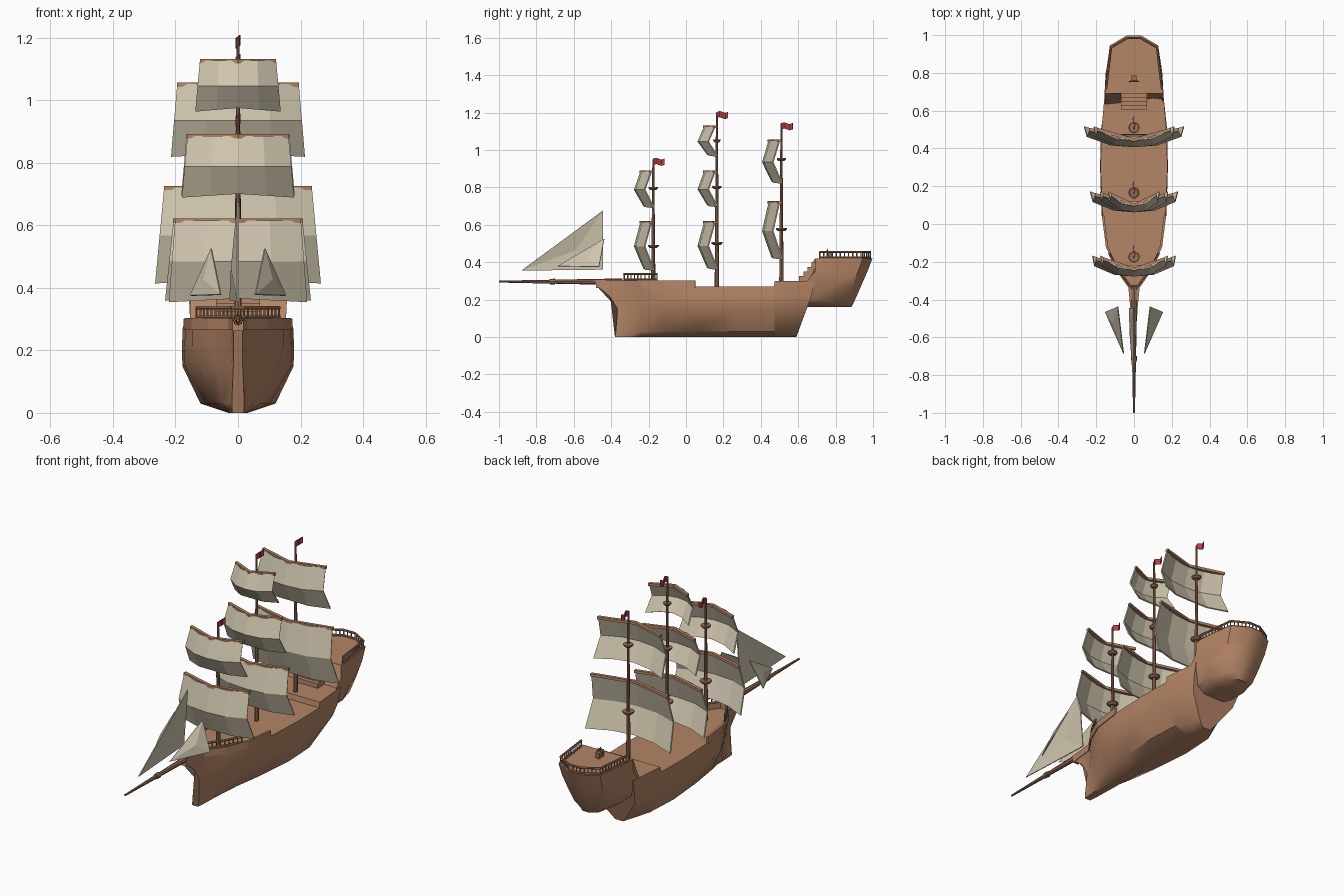
import bpy, bmesh, math
from mathutils import Vector

if "Cube" in bpy.data.objects:
    bpy.data.objects.remove(bpy.data.objects["Cube"])


def material(name, rgb):
    m = bpy.data.materials.new(name)
    m.diffuse_color = (*rgb, 1)
    m.use_nodes = True
    m.node_tree.nodes["Principled BSDF"].inputs["Base Color"].default_value = m.diffuse_color
    return m


WOOD = material("hull_wood", (0.46, 0.235, 0.135))
DARK = material("mast_wood", (0.32, 0.16, 0.10))
CLOTH = material("sail_cloth", (0.62, 0.56, 0.42))
RED = material("flag_red", (0.5, 0.05, 0.07))


def finish(bm, name, mat, angle=None, thick=0):
    bmesh.ops.recalc_face_normals(bm, faces=bm.faces)
    me = bpy.data.meshes.new(name)
    bm.to_mesh(me)
    bm.free()
    ob = bpy.data.objects.new(name, me)
    bpy.context.collection.objects.link(ob)
    me.materials.append(mat)
    if thick:
        s = ob.modifiers.new("thickness", "SOLIDIFY")
        s.thickness, s.offset = thick, 0
    if angle:
        bpy.ops.object.select_all(action='DESELECT')
        bpy.context.view_layer.objects.active = ob
        ob.select_set(True)
        bpy.ops.object.shade_smooth_by_angle(angle=math.radians(angle))
    return ob


def loft(bm, rings, closed=True, caps=True):
    vs = [[bm.verts.new(p) for p in r] for r in rings]
    n = len(vs[0])
    for a, b in zip(vs, vs[1:]):
        for i in range(n if closed else n - 1):
            j = (i + 1) % n
            bm.faces.new((a[i], a[j], b[j], b[i]))
    if caps and closed:
        bm.faces.new(vs[0])
        bm.faces.new(vs[-1])
    return vs


def tube(bm, a, b, r1, r2, n=8):
    a, b = Vector(a), Vector(b)
    q = (b - a).to_track_quat('Z', 'Y')
    loft(bm, [[p + q @ Vector((r * math.cos(2 * math.pi * i / n), r * math.sin(2 * math.pi * i / n), 0))
               for i in range(n)] for p, r in ((a, r1), (b, r2))])


def box(bm, x, y, z):
    loft(bm, [[(x[0], y[0], h), (x[1], y[0], h), (x[1], y[1], h), (x[0], y[1], h)] for h in z])


def hull(name, levels, stations):
    # each station: y (one or per level), half widths bottom to top, top height
    bm = bmesh.new()
    rings = []
    for ys, ws, top in stations:
        ys = ys if isinstance(ys, tuple) else (ys,) * 5
        half = list(zip(ws, ys, levels + [top]))
        rings.append([(w, y, z) for w, y, z in half] + [(-w, y, z) for w, y, z in reversed(half)])
    loft(bm, rings)
    return finish(bm, name, WOOD, 40)


# hull: main body and raised stern
hull("main_hull", [0, 0.03, 0.15, 0.215], [
    ((-.38, -.375, -.365, -.405, -.475), (.018, .02, .015, .015, .015), .27),
    (-.335, (.022, .024, .022, .024, .026), .27),
    (-.24, (.025, .05, .07, .085, .092), .27),
    (-.12, (.028, .075, .13, .145, .145), .27),
    (.05, (.03, .10, .17, .172, .167), .27),
    (.28, (.03, .12, .178, .179, .177), .27),
    (.47, (.03, .11, .175, .178, .174), .27),
    (.475, (.03, .11, .175, .178, .174), .30),
    ((.59, .60, .645, .67, .69), (.025, .05, .135, .15, .155), .30)])
hull("stern_hull", [.16, .19, .27, .35], [
    ((.60, .60, .62, .69, .69), (.06, .12, .152, .156, .155), .42),
    ((.75, .75, .78, .80, .80), (.07, .12, .145, .15, .148), .42),
    ((.85, .86, .89, .92, .945), (.06, .09, .11, .125, .128), .42),
    ((.885, .90, .935, .97, .997), (.02, .03, .035, .04, .04), .42)])

# bulwark round the fore deck
bow = [(.165, .05), (.143, -.12), (.09, -.24), (.024, -.335), (.012, -.475)]
loop = bow + [(-x, y) for x, y in reversed(bow)]
bm = bmesh.new()
loft(bm, [[(x, y, z) for x, y in loop] for z in (.265, .303)], closed=False)
finish(bm, "fore_bulwark", WOOD, thick=.012)
bm = bmesh.new()
box(bm, (-.018, .018), (-.48, -.33), (.262, .303))
finish(bm, "beak", WOOD)


# railings with balusters
def railing(name, path, z0, z1):
    bm = bmesh.new()
    path = path + [(-x, y) for x, y in reversed(path)]
    for (x1, y1), (x2, y2) in zip(path, path[1:]):
        for z in (z0 + .004, z1 - .004):
            tube(bm, (x1, y1, z), (x2, y2, z), .006, .006, 6)
        n = max(1, round(math.hypot(x2 - x1, y2 - y1) / .022))
        for i in range(n):
            x, y = x1 + (x2 - x1) * i / n, y1 + (y2 - y1) * i / n
            tube(bm, (x, y, z0), (x, y, z1), .0035, .0035, 5)
    tube(bm, (*path[-1], z0), (*path[-1], z1), .0035, .0035, 5)
    finish(bm, name, DARK)


railing("bow_rail", [(.132, -.155), (.085, -.24), (.02, -.33)], .303, .34)
railing("stern_rail", [(.148, .715), (.122, .935), (.035, .985)], .42, .458)

# stairs up to the stern deck
bm = bmesh.new()
for i in range(4):
    box(bm, (-.07, .07), (.605 + .022 * i, .70), (.29, .325 + .025 * i))
finish(bm, "stairs", WOOD)

# steering wheel and stand
bm = bmesh.new()
c = Vector((0, .755, .445))
for i in range(8):
    d = [Vector((math.cos(a), 0, math.sin(a))) for a in (i * math.pi / 4, (i + 1) * math.pi / 4)]
    tube(bm, c + d[0] * .018, c + d[1] * .018, .004, .004, 6)
    tube(bm, c, c + d[0] * .027, .0025, .0025, 5)
box(bm, (-.012, .012), (.76, .785), (.415, .45))
finish(bm, "steering_wheel", DARK)

# bowsprit with collar
bm = bmesh.new()
tube(bm, (0, -.34, .295), (0, -1, .296), .018, .005, 8)
tube(bm, (0, -.70, .296), (0, -.73, .296), .016, .014, 8)
finish(bm, "bowsprit", DARK, 40)


# square sail: bent in height and width, with its yard on top
def sail(name, m, zb, zt, wt, wb):
    def point(u, t, dy=0, dz=0):
        w = wt + (wb - wt) * t
        y = m - (.065 + .07 * t if t <= .5 else .15 - .1 * t)
        bend = .01 if abs(u) == .5 else .055 * abs(u)
        z = zt + (zb - zt) * t + (.012 * (1 - abs(u)) if t == 1 else 0)
        return (w * u, y + bend + dy, z + dz)
    cols = (-1, -.5, 0, .5, 1)
    bm = bmesh.new()
    loft(bm, [[point(u, t) for u in cols] for t in (0, .5, 1)], closed=False)
    finish(bm, name + "_sail", CLOTH, thick=.007)
    bm = bmesh.new()
    loft(bm, [[point(u * 1.01, 0, dy, dz) for dy, dz in ((-.009, -.008), (.009, -.008), (.009, .006), (-.009, .006))]
              for u in cols])
    finish(bm, name + "_yard", WOOD)


# masts: y, top, collar heights, sails (bottom, top, half widths)
rig = {
    "fore": (-.175, .95, (.485, .795), [(.355, .615, .20, .22), (.69, .885, .16, .178)]),
    "main": (.165, 1.20, (.50, .80, 1.05),
             [(.36, .615, .205, .232), (.695, .885, .163, .18), (.965, 1.125, .12, .135)]),
    "mizzen": (.51, 1.14, (.575, .95), [(.415, .72, .235, .264), (.82, 1.05, .193, .213)]),
}
for name, (m, top, collars, sails) in rig.items():
    bm = bmesh.new()
    tube(bm, (0, m, .25), (0, m, top), .012, .005, 8)
    for i, z in enumerate(collars):
        r = .031 - .005 * i
        tube(bm, (0, m, z - .009), (0, m, z), r * .65, r, 10)
        tube(bm, (0, m, z), (0, m, z + .007), r, r, 10)
    finish(bm, name + "_mast", DARK, 35)
    for i, s in enumerate(sails):
        sail(f"{name}_{i + 1}", m, *s)
    # waving flag
    bm = bmesh.new()
    loft(bm, [[(.006 * math.sin(i * 1.6), m + .015 * i, top + dz + .005 * math.sin(i * 1.6)) for i in range(5)]
              for dz in (-.03, .003)], closed=False)
    finish(bm, name + "_flag", RED, thick=.004)


# triangular jibs, bulged from three corners
def jib(name, tip, head, clew, bulge):
    tip, head, clew = map(Vector, (tip, head, clew))
    mid = (tip + head + clew) / 3 + Vector((bulge, 0, 0))
    bm = bmesh.new()
    a, b, c, d = [bm.verts.new(p) for p in (tip, head, clew, mid)]
    for f in ((a, b, d), (b, c, d), (c, a, d)):
        bm.faces.new(f)
    finish(bm, name, CLOTH, thick=.005)


jib("centre_jib", (0, -.88, .355), (0, -.445, .675), (-.025, -.445, .36), -.012)
for side, s in (("left", -1), ("right", 1)):
    jib(side + "_jib", (s * .055, -.685, .378), (s * .085, -.437, .525), (s * .152, -.465, .375), s * .012)
